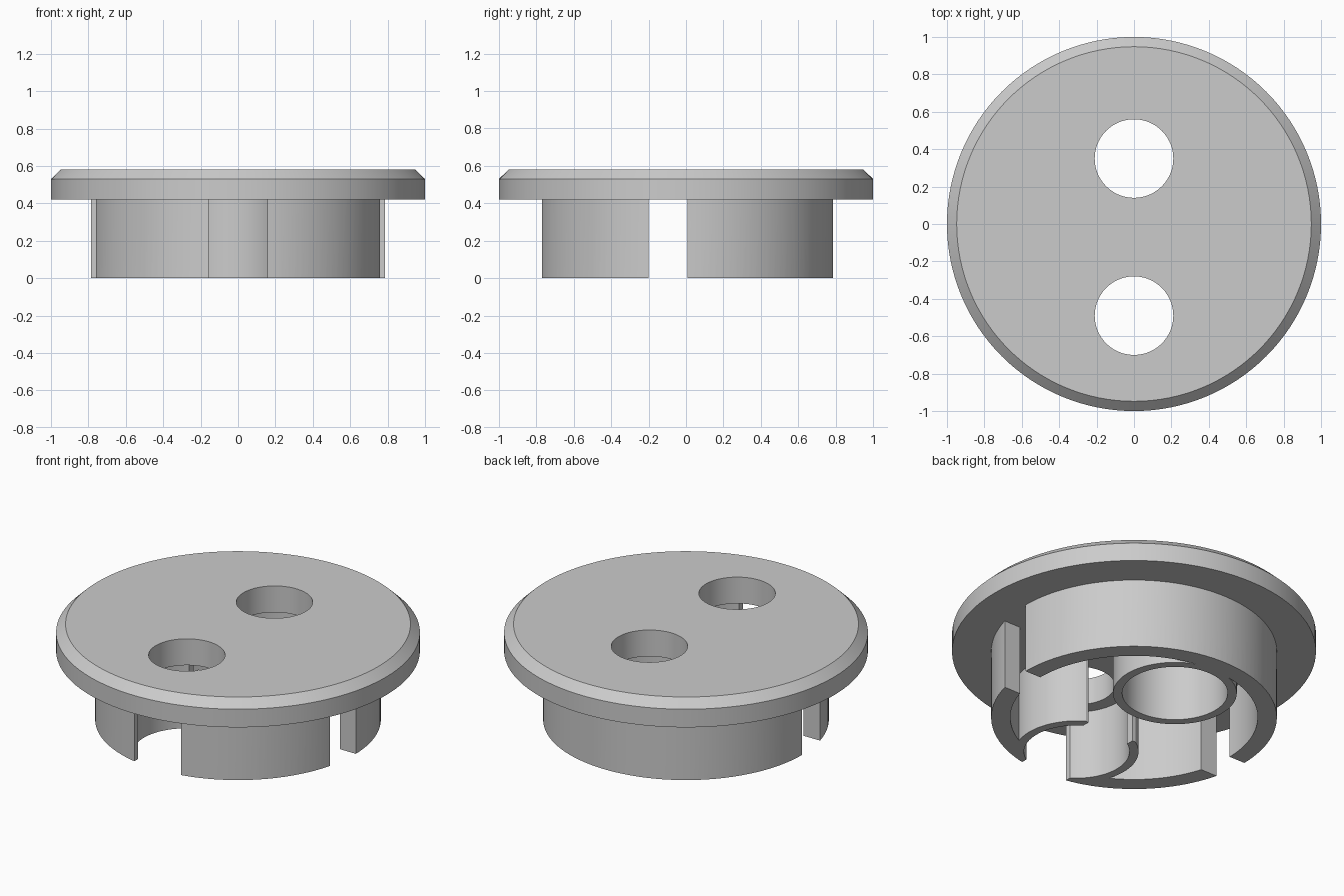
import bpy, bmesh, math

if "Cube" in bpy.data.objects:
    bpy.data.objects.remove(bpy.data.objects["Cube"])

grey = bpy.data.materials.new("plain_grey")
grey.diffuse_color = (0.6, 0.6, 0.6, 1)
grey.use_nodes = True
grey.node_tree.nodes["Principled BSDF"].inputs["Base Color"].default_value = grey.diffuse_color

PLATE_Z, TOP_Z = 0.42, 0.58
HOLES = (0.35, -0.49)          # y of the two holes


def lathe(name, profile, y=0.0, closed=False, seg=128):
    """Solid of revolution from (radius, z) points, with flat caps if open."""
    bm = bmesh.new()
    rings = [[bm.verts.new((r * math.cos(2 * math.pi * i / seg),
                            y + r * math.sin(2 * math.pi * i / seg), z))
              for i in range(seg)] for r, z in profile]
    pairs = list(zip(rings, rings[1:]))
    if closed:
        pairs.append((rings[-1], rings[0]))
    else:
        bm.faces.new(rings[0])
        bm.faces.new(rings[-1])
    for a, b in pairs:
        for i in range(seg):
            j = (i + 1) % seg
            bm.faces.new((a[i], a[j], b[j], b[i]))
    return finish(name, bm)


def box(name, lo, hi):
    bm = bmesh.new()
    bmesh.ops.create_cube(bm, size=1)
    for v in bm.verts:
        v.co = [l + (h - l) * (c + 0.5) for c, l, h in zip(v.co, lo, hi)]
    return finish(name, bm)


def finish(name, bm):
    bmesh.ops.recalc_face_normals(bm, faces=bm.faces)
    me = bpy.data.meshes.new(name)
    bm.to_mesh(me)
    bm.free()
    me.materials.append(grey)
    ob = bpy.data.objects.new(name, me)
    bpy.context.collection.objects.link(ob)
    return ob


def combine(ob, tool, operation):
    """Apply a boolean and discard the tool."""
    mod = ob.modifiers.new("bool", 'BOOLEAN')
    mod.object, mod.operation, mod.solver = tool, operation, 'EXACT'
    bpy.context.view_layer.objects.active = ob
    bpy.ops.object.modifier_apply(modifier=mod.name)
    bpy.data.objects.remove(tool)


# Bevelled cover plate with two through holes
plate = lathe("cover_plate", [(1, PLATE_Z), (1, 0.53), (0.948, TOP_Z)])
for y in HOLES:
    combine(plate, lathe("hole", [(0.21, 0.3), (0.21, 0.7)], y, seg=96), 'DIFFERENCE')

# Skirt: outer ring joined with two sockets, slightly sunk into the plate
H = PLATE_Z + 0.008
skirt = lathe("skirt", [(0.785, 0), (0.785, H), (0.68, H), (0.68, 0)], closed=True)
for y in HOLES:
    combine(skirt, lathe("socket", [(0.34, 0), (0.34, H)], y, seg=96), 'UNION')
# Trim the front socket flush with the ring
combine(skirt, lathe("trim", [(0.785, -0.1), (0.785, 0.6)]), 'INTERSECT')
for y in HOLES:
    combine(skirt, lathe("bore", [(0.29, -0.1), (0.29, 0.6)], y, seg=96), 'DIFFERENCE')
# Side slots and front slot
combine(skirt, box("side_slot", (-1, -0.2, -0.1), (1, 0.008, 0.6)), 'DIFFERENCE')
combine(skirt, box("front_slot", (-0.157, -1, -0.1), (0.157, -0.1, 0.6)), 'DIFFERENCE')

# Smooth curved walls, keep edges sharp
for ob in (plate, skirt):
    bpy.ops.object.select_all(action='DESELECT')
    ob.select_set(True)
    bpy.context.view_layer.objects.active = ob
    bpy.ops.object.shade_smooth_by_angle(angle=math.radians(25))
